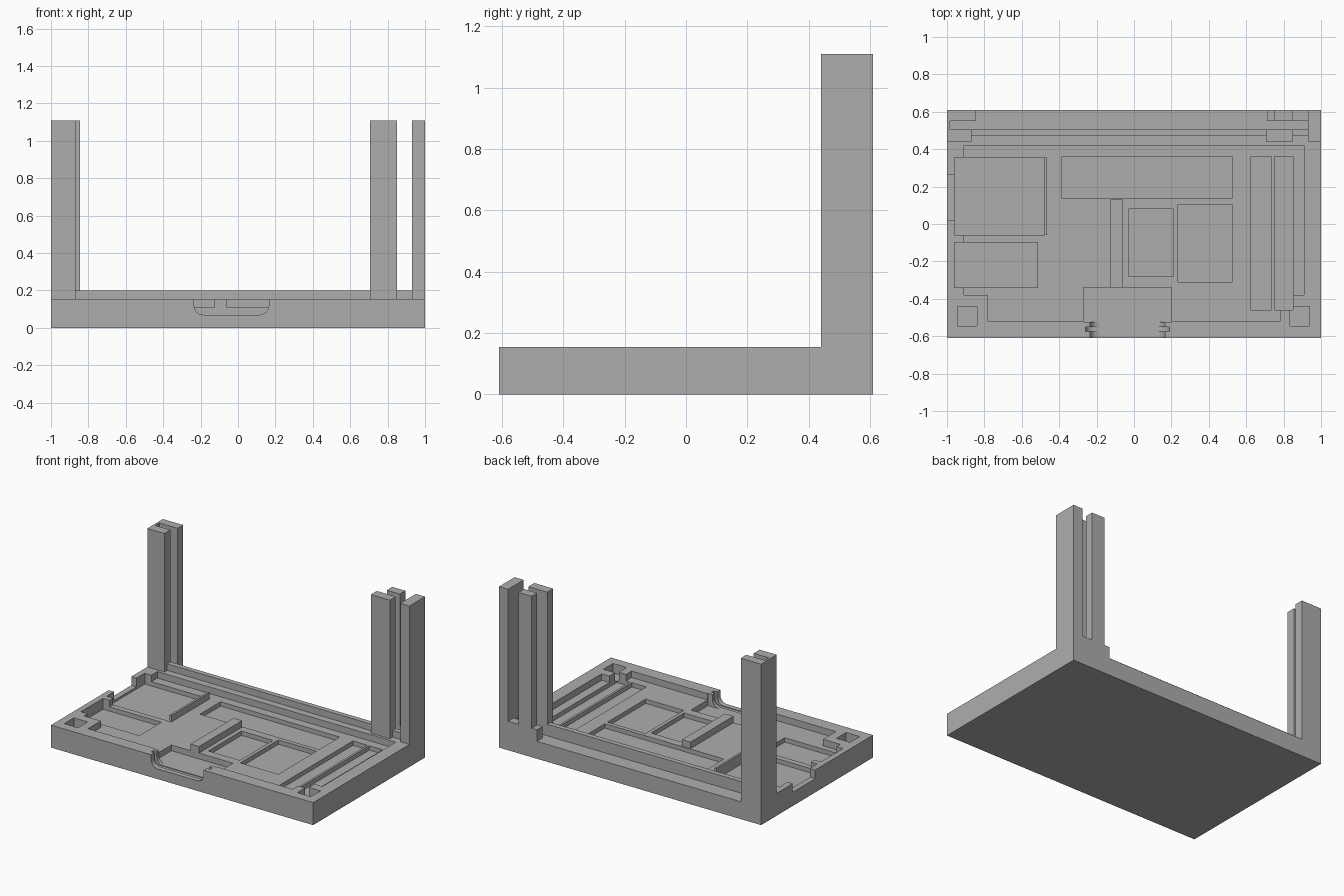
import bpy, bmesh, math

cube = bpy.data.objects.get("Cube")
if cube:
    bpy.data.objects.remove(cube, do_unlink=True)

gray = bpy.data.materials.new("plain_gray")
gray.use_nodes = True
GRAY = (0.42, 0.42, 0.42, 1)
gray.diffuse_color = GRAY
gray.node_tree.nodes["Principled BSDF"].inputs["Base Color"].default_value = GRAY

TOP, POST, FLOOR, DEEP, RIM, RIDGE = 0.155, 1.11, 0.11, 0.08, 0.12, 0.2


def prism(name, points, low, high, along_y=False):
    """Extrude a flat outline upward, or backward when along_y is set."""
    bm = bmesh.new()
    place = (lambda a, b: (a, low, b)) if along_y else (lambda a, b: (a, b, low))
    face = bm.faces.new([bm.verts.new(place(a, b)) for a, b in points])
    new = bmesh.ops.extrude_face_region(bm, geom=[face])["geom"]
    shift = (0, high - low, 0) if along_y else (0, 0, high - low)
    bmesh.ops.translate(bm, vec=shift, verts=[v for v in new if isinstance(v, bmesh.types.BMVert)])
    bmesh.ops.recalc_face_normals(bm, faces=bm.faces)
    mesh = bpy.data.meshes.new(name)
    bm.to_mesh(mesh)
    bm.free()
    mesh.materials.append(gray)
    obj = bpy.data.objects.new(name, mesh)
    bpy.context.collection.objects.link(obj)
    return obj


def box(name, x0, x1, y0, y1, z0, z1):
    return prism(name, [(x0, y0), (x1, y0), (x1, y1), (x0, y1)], z0, z1)


def cut(target, cutter):
    """Subtract the cutter, then discard it."""
    cutter.hide_render = True
    mod = target.modifiers.new("cut", "BOOLEAN")
    mod.operation, mod.solver, mod.object = "DIFFERENCE", "EXACT", cutter
    bpy.context.view_layer.objects.active = target
    bpy.ops.object.modifier_apply(modifier=mod.name)
    bpy.data.objects.remove(cutter, do_unlink=True)


def pocket(x0, x1, y0, y1, floor):
    cut(base, box("pocket_cutter", x0, x1, y0, y1, floor, 0.3))


def u_outline(x0, x1, bottom, radius):
    """Open-topped outline with rounded bottom corners."""
    pts = [(x1, 0.3), (x0, 0.3)]
    for cx, start in ((x0 + radius, 180), (x1 - radius, 270)):
        for i in range(7):
            a = math.radians(start + 15 * i)
            pts.append((cx + radius * math.cos(a), bottom + radius + radius * math.sin(a)))
    return pts


# Base slab with its stepped recess
base = box("base", -1, 1, -0.61, 0.61, 0, TOP)
cut(base, prism("recess_cutter", [(-0.78, -0.52), (0.78, -0.52), (0.78, -0.38), (0.91, -0.38),
                                  (0.91, 0.42), (-0.91, 0.42), (-0.91, -0.38), (-0.78, -0.38)], FLOOR, 0.3))

# Component pockets
for x0, x1, y0, y1 in ((-0.96, -0.48, -0.06, 0.355), (-0.96, -0.515, -0.34, -0.1),
                       (-0.385, 0.525, 0.135, 0.36), (-0.03, 0.21, -0.28, 0.08),
                       (0.235, 0.525, -0.31, 0.105), (0.625, 0.735, -0.46, 0.36),
                       (0.75, 0.85, -0.46, 0.36)):
    pocket(x0, x1, y0, y1, DEEP)
pocket(-0.27, 0.2, -0.525, -0.34, 0.07)

# Square holes in the front corners
for x in (-0.892, 0.887):
    pocket(x - 0.052, x + 0.052, -0.545, -0.44, 0.09)

# Front connector opening with a wider groove, and side opening
cut(base, prism("opening_cutter", u_outline(-0.235, 0.165, 0.07, 0.05), -0.7, -0.515, True))
cut(base, prism("groove_cutter", u_outline(-0.26, 0.19, 0.065, 0.05), -0.575, -0.55, True))
pocket(-1.1, -0.95, 0.02, 0.265, 0.095)

# Lowered back rim and panel slot
pocket(-0.845, 0.71, 0.505, 0.7, RIM)
pocket(-0.985, 0.93, 0.505, 0.55, RIM)

# Raised ribs and back ridge
box("center_rib", -0.125, -0.06, -0.34, 0.13, FLOOR, TOP)
box("left_rib", -0.48, -0.465, -0.06, 0.355, FLOOR, TOP)
box("back_ridge", -0.87, 0.93, 0.47, 0.505, TOP, RIDGE)
box("right_foot", 0.71, 0.93, 0.55, 0.61, TOP, RIDGE)

# Slotted left post
prism("left_post", [(-1, 0.44), (-0.87, 0.44), (-0.87, 0.505), (-0.985, 0.505), (-0.985, 0.55),
                    (-0.845, 0.55), (-0.845, 0.61), (-1, 0.61)], TOP, POST)

# Right post: outer wall plus front and back guides
box("right_outer_post", 0.93, 1, 0.44, 0.61, TOP, POST)
box("right_front_guide", 0.705, 0.85, 0.44, 0.505, TOP, POST)
box("right_back_guide", 0.75, 0.85, 0.55, 0.61, RIDGE, POST)
